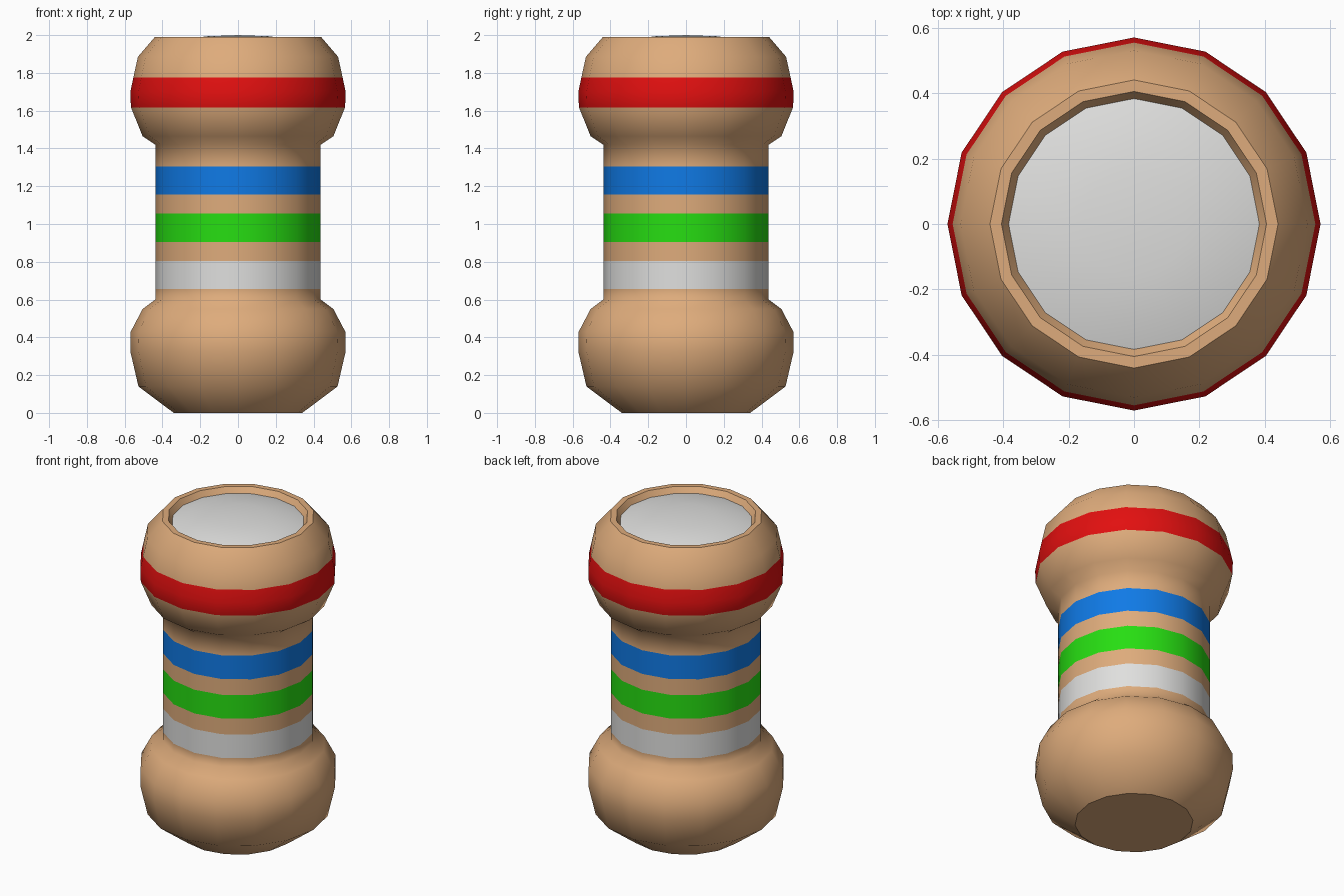
import bpy, bmesh, math

if "Cube" in bpy.data.objects:
    bpy.data.objects.remove(bpy.data.objects["Cube"])

SIDES = 16


def material(name, rgb):
    m = bpy.data.materials.new(name)
    m.diffuse_color = (*rgb, 1)
    m.use_nodes = True
    m.node_tree.nodes["Principled BSDF"].inputs["Base Color"].default_value = m.diffuse_color
    return m


tan = material("tan", (0.73, 0.41, 0.20))
red = material("red", (0.76, 0.005, 0.005))
blue = material("blue", (0.005, 0.195, 0.79))
green = material("green", (0.02, 0.73, 0.006))
silver = material("light grey", (0.74, 0.74, 0.73))


def lathe(name, profile, mats, sharp=(), bands=(), cap_start=False, cap_end=False):
    """Revolve (radius, height) rings; colour faces by height bands."""
    bm = bmesh.new()
    rings = []
    for r, z in profile:
        if r == 0:
            rings.append([bm.verts.new((0, 0, z))] * SIDES)
        else:
            rings.append([bm.verts.new((r * math.cos(2 * math.pi * k / SIDES),
                                        r * math.sin(2 * math.pi * k / SIDES), z))
                          for k in range(SIDES)])
    for i, (lo, hi) in enumerate(zip(rings, rings[1:])):
        mid = (profile[i][1] + profile[i + 1][1]) / 2
        for k in range(SIDES):
            n = (k + 1) % SIDES
            quad = list(dict.fromkeys((lo[k], lo[n], hi[n], hi[k])))
            f = bm.faces.new(quad)
            for z0, z1, index in bands:
                if z0 < mid < z1:
                    f.material_index = index
    if cap_start:
        bm.faces.new(rings[0][::-1])
    if cap_end:
        bm.faces.new(rings[-1])
    for f in bm.faces:
        f.smooth = True
    # crisp rings
    for i in sharp:
        for k in range(SIDES):
            e = bm.edges.get((rings[i][k], rings[i][(k + 1) % SIDES]))
            if e:
                e.smooth = False
    me = bpy.data.meshes.new(name)
    bm.to_mesh(me)
    bm.free()
    for m in mats:
        me.materials.append(m)
    ob = bpy.data.objects.new(name, me)
    bpy.context.collection.objects.link(ob)
    return ob


# Striped body: lower bulge, neck, upper bulge, recessed rim
R = 0.438
stripes = [(0.655, 0.805, 4), (0.905, 1.055, 3), (1.155, 1.305, 2), (1.618, 1.775, 1)]
neck = [(R, z) for lo, hi, _ in stripes[:3] for z in (lo, hi)]
body_profile = (
    [(0.34, 0), (0.527, 0.14), (0.57, 0.325), (0.568, 0.43), (0.505, 0.55), (R, 0.6)]
    + neck
    + [(R, 1.42), (0.505, 1.465), (0.567, 1.618), (0.57, 1.70), (0.554, 1.775),
       (0.53, 1.885), (0.44, 1.99), (0.405, 1.99), (0.383, 1.955)])
last = len(body_profile) - 1
lathe("striped_body", body_profile, [tan, red, blue, green, silver],
      sharp=(0, last - 2, last - 1), bands=stripes, cap_start=True)

# Domed lens set in the rim
lathe("end_lens", [(0.384, 1.955), (0.30, 1.978), (0.16, 1.994), (0, 2.0)], [silver])
